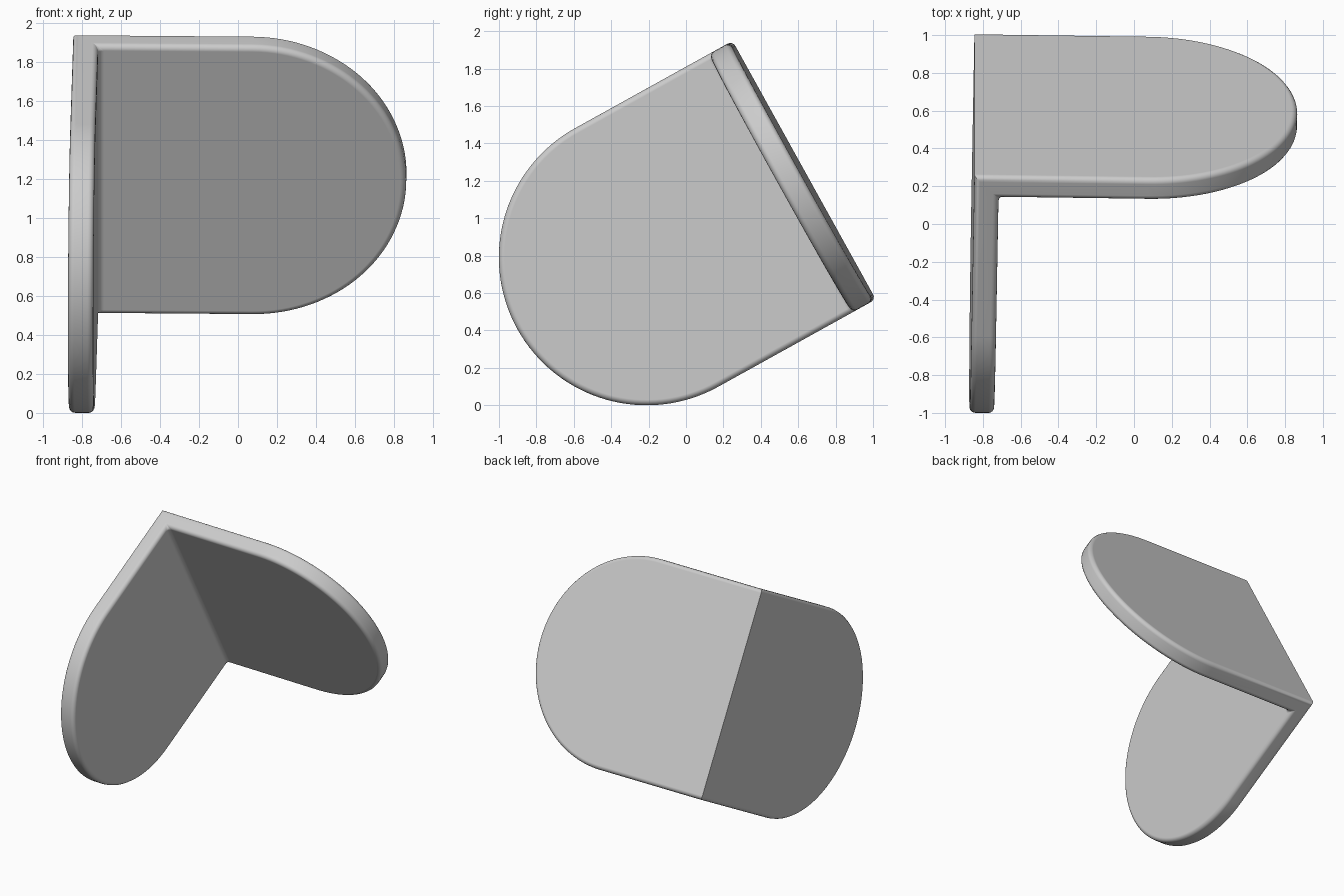
import bpy, bmesh
from math import sin, cos, pi, radians
from mathutils import Matrix, Vector

cube = bpy.data.objects.get("Cube")
if cube:
    bpy.data.objects.remove(cube, do_unlink=True)

RADIUS = 0.79        # half width of both plates
THICK = 0.13
ROUND = 0.03         # softened edge radius
TOP_STRAIGHT = 0.92  # straight length before each rounded end
SIDE_STRAIGHT = 0.962
STEPS = 64

grey = bpy.data.materials.new("plain_grey")
grey.use_nodes = True
colour = (0.6, 0.6, 0.6, 1)
grey.diffuse_color = colour
grey.node_tree.nodes["Principled BSDF"].inputs["Base Color"].default_value = colour

bm = bmesh.new()


def arc(straight):
    """Rounded plate end as (length, width) pairs, from -width to +width."""
    angles = [-pi / 2 + pi * i / STEPS for i in range(STEPS + 1)]
    return [(straight + RADIUS * cos(a), RADIUS * sin(a)) for a in angles]


def top_arc(inset):
    return [bm.verts.new((l, w, -inset)) for l, w in arc(TOP_STRAIGHT)]


def side_arc(inset):
    return [bm.verts.new((inset, w, -l)) for l, w in arc(SIDE_STRAIGHT)]


def hinge(inset):
    return [bm.verts.new((inset, w, -inset)) for w in (-RADIUS, RADIUS)]


# Outer and inner skins of the two plates, sharing a hinge line
h_out, h_in = hinge(0), hinge(THICK)
top_out, top_in = top_arc(0), top_arc(THICK)
side_out, side_in = side_arc(0), side_arc(THICK)
skins = [bm.faces.new([h[0], *end, h[1]]) for h, end in (
    (h_out, top_out), (h_in, top_in), (h_out, side_out), (h_in, side_in))]

# Rims: curved ends, then one L-shaped face on each straight side
for out, inn in ((top_out, top_in), (side_out, side_in)):
    for i in range(STEPS):
        bm.faces.new((out[i], out[i + 1], inn[i + 1], inn[i]))
for k, e in ((0, 0), (1, -1)):
    bm.faces.new((h_out[k], top_out[e], top_in[e], h_in[k], side_in[e], side_out[e]))
bmesh.ops.recalc_face_normals(bm, faces=bm.faces)

# Soften every skin edge except the crisp outer corner
corner = bm.edges.get(h_out)
soft = {e for f in skins for e in f.edges} - {corner}
bmesh.ops.bevel(bm, geom=list(soft), offset=ROUND, offset_type='OFFSET',
                segments=4, profile=0.5, affect='EDGES', clamp_overlap=True)

# Lean the bracket over about x, with a slight twist about its hinge line
lean, twist = radians(61), 0.016
along = Vector((0, cos(lean), -sin(lean)))
up = Vector((0, sin(lean), cos(lean)))
x_axis = Vector((1, 0, 0))
u = (x_axis - up * twist).normalized()
w = (up + x_axis * twist).normalized()
pose = Matrix((u, along, w)).transposed().to_4x4()
pose.translation = (-0.845, 0.632, 1.257)
bm.transform(pose)

mesh = bpy.data.meshes.new("corner_bracket")
bm.to_mesh(mesh)
bm.free()
mesh.materials.append(grey)
bracket = bpy.data.objects.new("corner_bracket", mesh)
bpy.context.collection.objects.link(bracket)

bpy.ops.object.select_all(action='DESELECT')
bracket.select_set(True)
bpy.context.view_layer.objects.active = bracket
bpy.ops.object.shade_smooth_by_angle(angle=radians(35))
normals = bracket.modifiers.new("flat_skins", 'WEIGHTED_NORMAL')
normals.keep_sharp = True
